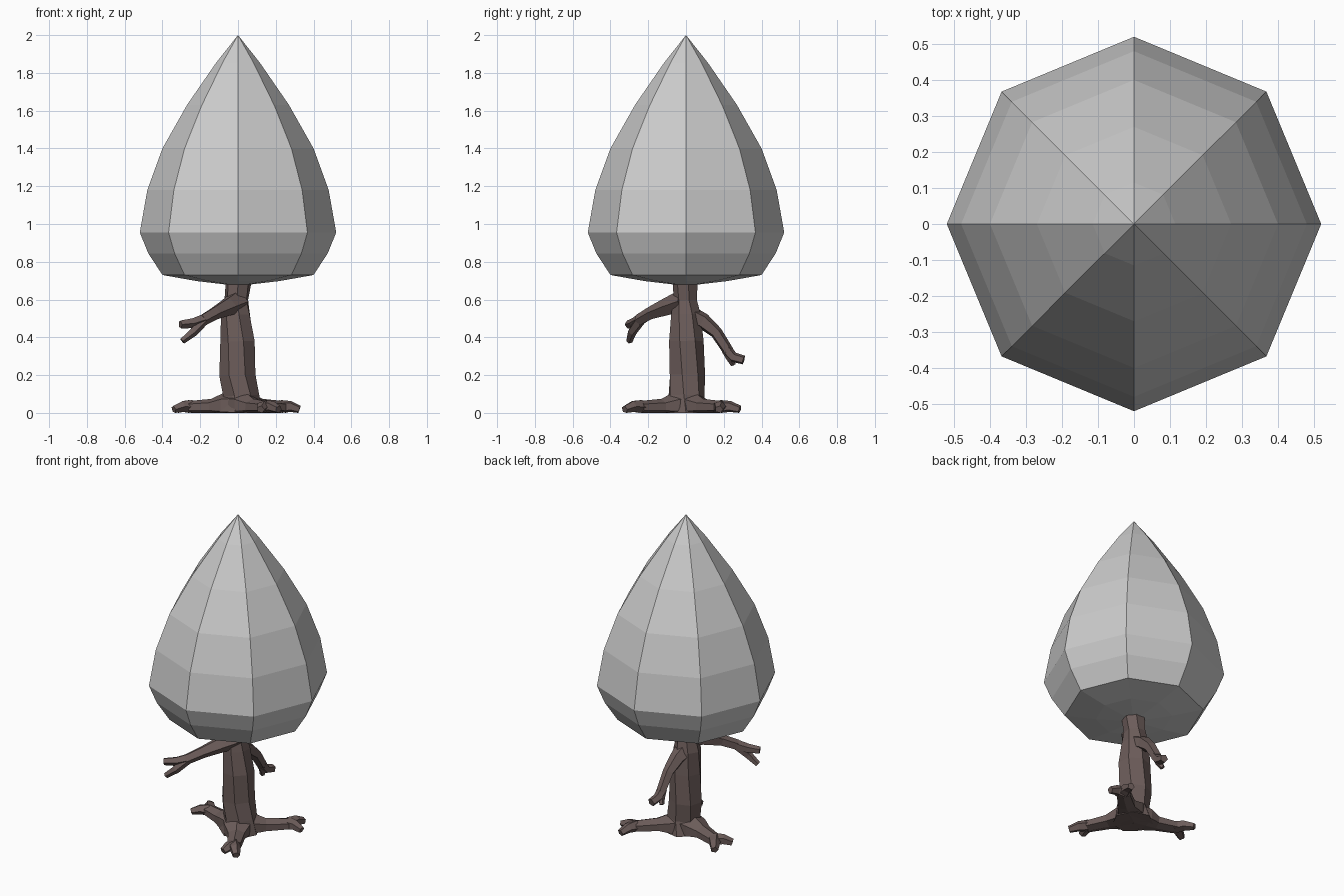
import bpy, math
from mathutils import Vector

if "Cube" in bpy.data.objects:
    bpy.data.objects.remove(bpy.data.objects["Cube"])

bark = bpy.data.materials.new("bark")
bark.diffuse_color = (0.15, 0.108, 0.102, 1)
bark.use_nodes = True
bark.node_tree.nodes["Principled BSDF"].inputs["Base Color"].default_value = bark.diffuse_color


def make_object(name, verts, faces, mat=None):
    me = bpy.data.meshes.new(name)
    me.from_pydata(verts, [], faces)
    if mat:
        me.materials.append(mat)
    ob = bpy.data.objects.new(name, me)
    bpy.context.collection.objects.link(ob)
    return ob


def tube(name, path, radii, sides=6, twist=0.0, flat=1.0):
    """Faceted tapered tube along a path, flattened vertically by flat."""
    pts = [Vector(p) for p in path]
    verts, faces = [], []
    for i, (p, r) in enumerate(zip(pts, radii)):
        t = (pts[min(i + 1, len(pts) - 1)] - pts[max(i - 1, 0)]).normalized()
        up = Vector((0, 1, 0)) if abs(t.z) > 0.95 else Vector((0, 0, 1))
        side = t.cross(up).normalized()
        up = side.cross(t)
        for k in range(sides):
            a = 2 * math.pi * (k + 0.5) / sides + twist * i
            v = p + side * (r * math.cos(a)) + up * (r * flat * math.sin(a))
            verts.append((v.x, v.y, max(0.0, v.z)))
    n = len(pts)
    for i in range(n - 1):
        for k in range(sides):
            a, b = i * sides + k, i * sides + (k + 1) % sides
            faces.append((a, b, b + sides, a + sides))
    faces.append(tuple(reversed(range(sides))))
    faces.append(tuple(range((n - 1) * sides, n * sides)))
    return make_object(name, verts, faces, bark)


# Crown: eight-sided turned profile (radius, height)
profile = [(0.22, 0.698), (0.40, 0.73), (0.475, 0.845), (0.52, 0.955), (0.48, 1.18),
           (0.40, 1.40), (0.27, 1.63), (0.115, 1.855)]
S = 8
verts = [(r * math.cos(k * math.tau / S), r * math.sin(k * math.tau / S), z)
         for r, z in profile for k in range(S)]
faces = [(i * S + k, i * S + (k + 1) % S, (i + 1) * S + (k + 1) % S, (i + 1) * S + k)
         for i in range(len(profile) - 1) for k in range(S)]
bottom, top = len(verts), len(verts) + 1
verts += [(0, 0, 0.672), (0, 0, 2.0)]
last = (len(profile) - 1) * S
for k in range(S):
    j = (k + 1) % S
    faces += [(bottom, j, k), (top, last + k, last + j)]
make_object("crown", verts, faces)

# Trunk: slightly bent and twisted
tube("trunk",
     [(0.01, 0, 0), (0.015, 0.0, 0.09), (-0.003, 0.003, 0.20), (0.0, 0.0, 0.38),
      (-0.01, 0.0, 0.52), (-0.008, -0.002, 0.60), (0.003, 0, 0.70)],
     [0.12, 0.098, 0.098, 0.094, 0.08, 0.064, 0.07], sides=7, twist=0.12)

# Roots: three flattened limbs, each forking into two blunt toes
roots = {
    "front": ((0.08, -0.13), (0.14, -0.24), [(0.12, -0.32), (0.215, -0.325)]),
    "right": ((0.13, 0.09), (0.23, 0.18), [(0.325, 0.175), (0.26, 0.285)]),
    "left": ((-0.14, 0.03), (-0.25, 0.07), [(-0.34, 0.02), (-0.315, 0.165)]),
}
for name, (mid, fork, toes) in roots.items():
    tube(f"root_{name}",
         [(0, 0, 0.04), (mid[0] * .55, mid[1] * .55, 0.04), (*mid, 0.033), (*fork, 0.03)],
         [0.10, 0.085, 0.055, 0.045], flat=0.75)
    for i, toe in enumerate(toes):
        knee = [f * 0.5 + t * 0.5 for f, t in zip(fork, toe)]
        tube(f"root_toe_{name}_{i}",
             [(*fork, 0.03), (*knee, 0.034), (*toe, 0.018)],
             [0.042, 0.032, 0.022], sides=5, flat=0.95)

# Branches: two drooping limbs with forked ends
tube("branch_front",
     [(0.0, -0.01, 0.59), (-0.05, -0.09, 0.565), (-0.12, -0.18, 0.53), (-0.19, -0.25, 0.49)],
     [0.065, 0.05, 0.036, 0.032], sides=5)
tube("twig_front_0", [(-0.18, -0.24, 0.495), (-0.24, -0.275, 0.475), (-0.305, -0.305, 0.468)],
     [0.032, 0.028, 0.022], sides=5)
tube("twig_front_1", [(-0.18, -0.24, 0.495), (-0.235, -0.285, 0.43), (-0.295, -0.30, 0.38)],
     [0.03, 0.025, 0.017], sides=5)
tube("branch_back",
     [(-0.005, 0.02, 0.51), (0.0, 0.09, 0.485), (0.01, 0.16, 0.425), (0.015, 0.225, 0.325)],
     [0.06, 0.045, 0.034, 0.03], sides=5)
tube("twig_back_0", [(0.015, 0.215, 0.335), (0.02, 0.25, 0.295), (0.03, 0.305, 0.28)],
     [0.03, 0.028, 0.025], sides=5)
tube("twig_back_1", [(0.015, 0.215, 0.335), (0.01, 0.235, 0.29), (-0.005, 0.25, 0.255)],
     [0.028, 0.022, 0.014], sides=5)
